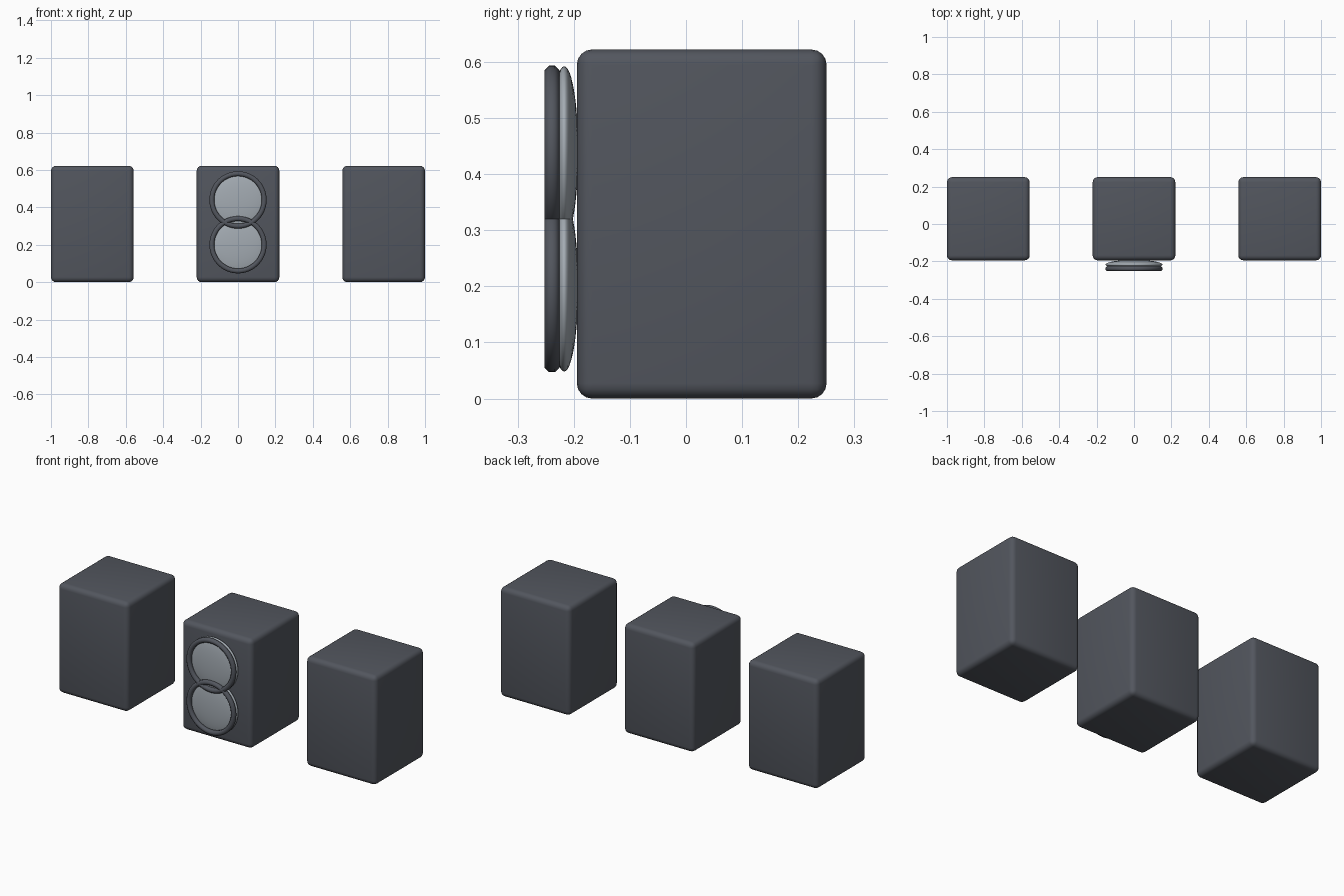
import bpy, bmesh, math
from mathutils import Matrix, Vector

old = bpy.data.objects.get("Cube")
if old:
    bpy.data.objects.remove(old, do_unlink=True)


def material(name, rgb):
    mat = bpy.data.materials.new(name)
    mat.use_nodes = True
    mat.diffuse_color = (*rgb, 1)
    mat.node_tree.nodes["Principled BSDF"].inputs["Base Color"].default_value = (*rgb, 1)
    return mat


charcoal = material("charcoal", (0.085, 0.093, 0.112))
silver = material("silver grey", (0.37, 0.41, 0.45))


def add_part(name, bm, mat, location):
    bmesh.ops.recalc_face_normals(bm, faces=bm.faces)
    for face in bm.faces:
        face.smooth = True
    mesh = bpy.data.meshes.new(name)
    bm.to_mesh(mesh)
    bm.free()
    mesh.materials.append(mat)
    obj = bpy.data.objects.new(name, mesh)
    obj.location = location
    bpy.context.collection.objects.link(obj)
    return obj


# Rounded box cabinet
def cabinet(name, x):
    width, depth, height = 0.442, 0.445, 0.622
    bm = bmesh.new()
    bmesh.ops.create_cube(bm, size=1, matrix=Matrix.Diagonal((width, depth, height, 1)))
    bmesh.ops.bevel(bm, geom=bm.edges[:], offset=0.027, segments=4,
                    profile=0.5, affect='EDGES')
    add_part(name, bm, charcoal, (x, 0.028, height / 2))


# Flattened ball used as the speaker cone
def cone(name, z):
    bm = bmesh.new()
    squash = Matrix.Diagonal((0.152, 0.025, 0.152, 1))
    turn = Matrix.Rotation(math.pi / 2, 4, 'X')
    bmesh.ops.create_uvsphere(bm, u_segments=48, v_segments=24, radius=1,
                              matrix=squash @ turn)
    add_part(name, bm, silver, (0, -0.217, z))


# Eight-sided tube spun round the y axis
def ring(name, z, radius=0.14, tube=0.0142):
    bm = bmesh.new()
    verts = []
    for i in range(8):
        a = math.tau * (i + 0.5) / 8
        verts.append(bm.verts.new((radius + tube * math.cos(a), tube * math.sin(a), 0)))
    edges = [bm.edges.new((verts[i], verts[(i + 1) % 8])) for i in range(8)]
    bmesh.ops.spin(bm, geom=verts + edges, cent=(0, 0, 0), axis=Vector((0, 1, 0)),
                   angle=math.tau, steps=48, use_merge=True)
    bmesh.ops.remove_doubles(bm, verts=bm.verts[:], dist=0.0001)
    add_part(name, bm, charcoal, (0, -0.239, z))


for name, x in (("right", -0.779), ("centre", 0), ("left", 0.779)):
    cabinet(name + "_cabinet", x)

for name, z in (("upper", 0.44), ("lower", 0.2)):
    cone(name + "_speaker_cone", z)
    ring(name + "_speaker_ring", z)
